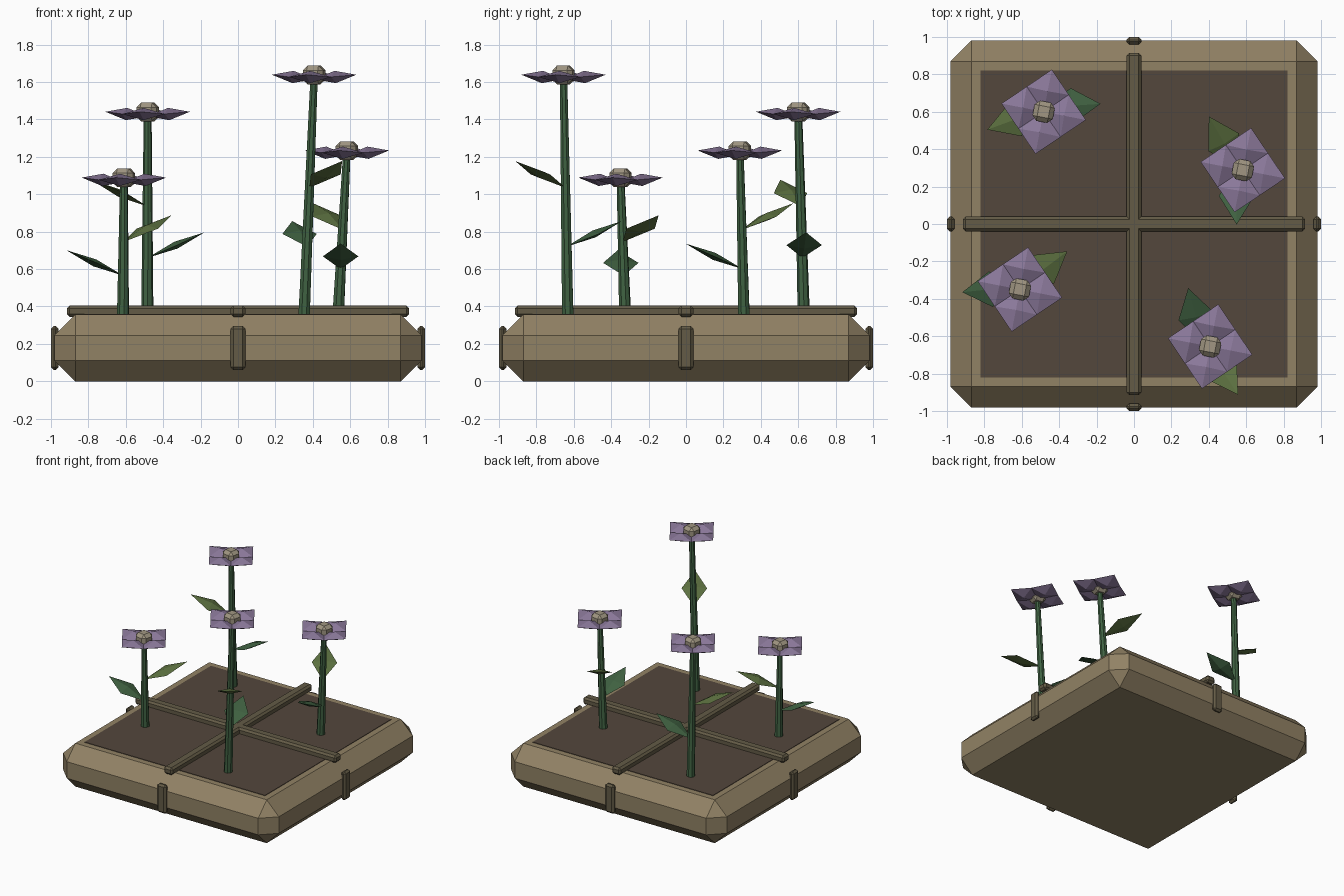
import bpy, bmesh, math
from mathutils import Vector, Matrix

if "Cube" in bpy.data.objects:
    bpy.data.objects.remove(bpy.data.objects["Cube"])


def material(name, r, g, b):
    m = bpy.data.materials.new(name)
    m.diffuse_color = (r, g, b, 1)
    m.use_nodes = True
    m.node_tree.nodes["Principled BSDF"].inputs["Base Color"].default_value = m.diffuse_color
    return m


CLAY = material("clay", 0.285, 0.223, 0.129)
SOIL = material("soil", 0.088, 0.063, 0.045)
WOOD = material("wood", 0.126, 0.105, 0.061)
STEM = material("stem_green", 0.052, 0.125, 0.056)
LEAF_LOW = material("dark_leaf", 0.050, 0.118, 0.052)
LEAF_HIGH = material("light_leaf", 0.107, 0.163, 0.051)
PETAL = material("petal_purple", 0.254, 0.187, 0.319)
HUB = material("flower_centre", 0.355, 0.307, 0.223)


def finish(bm, name, mat):
    bmesh.ops.recalc_face_normals(bm, faces=bm.faces)
    me = bpy.data.meshes.new(name)
    bm.to_mesh(me)
    bm.free()
    me.materials.append(mat)
    ob = bpy.data.objects.new(name, me)
    bpy.context.collection.objects.link(ob)
    return ob


def box(name, center, size, mat, bevel=0.0, turn=0.0):
    bm = bmesh.new()
    bmesh.ops.create_cube(bm, size=1)
    bmesh.ops.scale(bm, vec=size, verts=bm.verts)
    if bevel:
        bmesh.ops.bevel(bm, geom=bm.edges[:], offset=bevel, segments=1,
                        affect='EDGES', profile=0.5)
    ob = finish(bm, name, mat)
    ob.location = center
    ob.rotation_euler.z = turn
    return ob


def add_blade(bm, start, angle, pitch, length, half_w, half_t):
    """Flattened octahedron that runs outward from start."""
    frame = (Matrix.Translation(start) @ Matrix.Rotation(angle, 4, 'Z')
             @ Matrix.Rotation(-pitch, 4, 'Y'))
    h = length / 2
    pts = [(0, 0, 0), (h, half_w, 0), (length, 0, 0), (h, -half_w, 0)]
    ring = [bm.verts.new(frame @ Vector(p)) for p in pts]
    for t in (half_t, -half_t):
        apex = bm.verts.new(frame @ Vector((h, 0, t)))
        for i in range(4):
            bm.faces.new((ring[i], ring[(i + 1) % 4], apex))


def stem(name, base, top):
    d = top - base
    bm = bmesh.new()
    bmesh.ops.create_cone(bm, cap_ends=True, segments=8, radius1=0.033,
                          radius2=0.021, depth=d.length)
    bmesh.ops.transform(bm, verts=bm.verts, matrix=Matrix.Translation((base + top) / 2)
                        @ d.to_track_quat('Z', 'Y').to_matrix().to_4x4())
    finish(bm, name, STEM)


# Planter body and soil
box("planter_body", (0, 0, 0.178), (1.96, 1.96, 0.356), CLAY, 0.11)
box("soil", (0, 0, 0.345), (1.64, 1.64, 0.03), SOIL)

# Cross bars on top, clips on the four sides
box("cross_bar_x", (0, 0, 0.375), (1.83, 0.08, 0.06), WOOD, 0.015)
box("cross_bar_y", (0, 0, 0.375), (0.08, 1.83, 0.06), WOOD, 0.015)
for i in range(4):
    a = i * math.pi / 2
    box(f"side_clip_{i + 1}", (0.98 * math.cos(a), 0.98 * math.sin(a), 0.178),
        (0.04, 0.08, 0.235), WOOD, 0.015, a)

# Flowers: base xy, head xyz, then (angle, height) for the low and high leaf
FLOWERS = [
    ((-0.485, 0.63), (-0.483, 0.60, 1.432), (4, 0.66), (200, 0.935)),
    ((0.535, 0.31), (0.582, 0.288, 1.225), (270, 0.60), (120, 0.81)),
    ((-0.615, -0.325), (-0.61, -0.35, 1.08), (186, 0.565), (37, 0.745)),
    ((0.353, -0.632), (0.407, -0.655, 1.63), (105, 0.72), (303, 1.035)),
]
for n, (base, head, low, high) in enumerate(FLOWERS, 1):
    b, t = Vector((*base, 0.34)), Vector(head)
    stem(f"stem_{n}", b, t)

    # Leaves start on the stem and rise outward
    for label, (ang, z), size, mat in (("low", low, 0.335, LEAF_LOW),
                                       ("high", high, 0.35, LEAF_HIGH)):
        bm = bmesh.new()
        start = b.lerp(t, (z - b.z) / (t.z - b.z))
        add_blade(bm, start, math.radians(ang), math.radians(24), size, 0.095, 0.02)
        finish(bm, f"{label}_leaf_{n}", mat)

    # Four faceted petals tilted up a little, and the centre
    bm = bmesh.new()
    for k in range(4):
        add_blade(bm, t - Vector((0, 0, 0.015)), math.radians(79 + 90 * k),
                  math.radians(6), 0.231, 0.115, 0.033)
    finish(bm, f"petals_{n}", PETAL)
    box(f"flower_centre_{n}", t + Vector((0, 0, 0.008)), (0.11, 0.11, 0.1), HUB,
        0.025, math.radians(-11))
